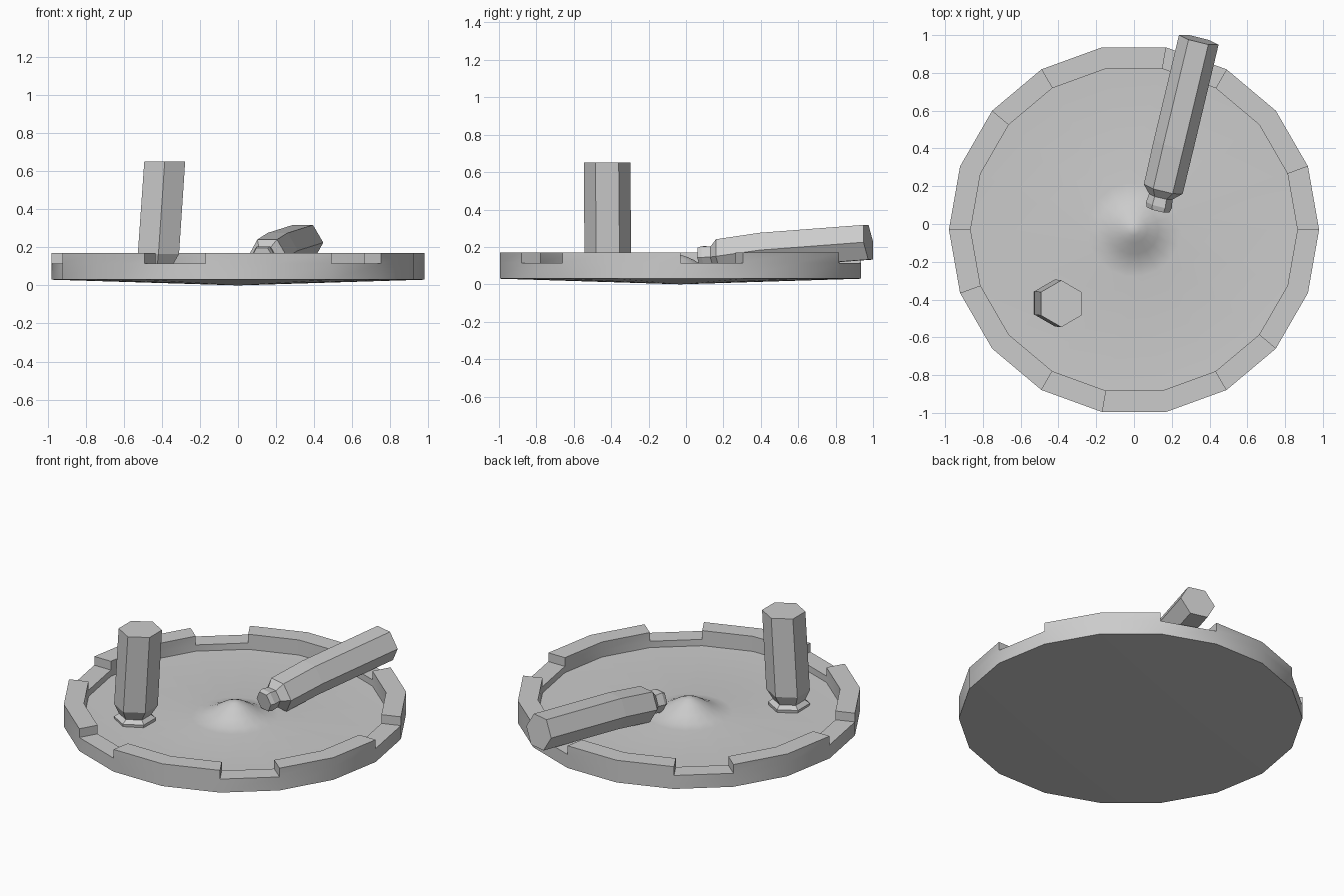
import bpy, bmesh, math
from mathutils import Vector

if "Cube" in bpy.data.objects:
    bpy.data.objects.remove(bpy.data.objects["Cube"])

SIDES = 18
CENTRE_Y = -0.03


def finish(bm, name):
    bmesh.ops.recalc_face_normals(bm, faces=bm.faces[:])
    mesh = bpy.data.meshes.new(name)
    bm.to_mesh(mesh)
    bm.free()
    obj = bpy.data.objects.new(name, mesh)
    bpy.context.collection.objects.link(obj)
    return obj


def skin(bm, rings):
    """Join successive equal vertex rings; returns the faces of each band."""
    bands = []
    for a, b in zip(rings, rings[1:]):
        n = len(a)
        bands.append([bm.faces.new((a[i], a[(i + 1) % n], b[(i + 1) % n], b[i]))
                      for i in range(n)])
    return bands


# Dish: shallow cone underside, notched rim, floor with a central bump
bm = bmesh.new()
profile = [(0.98, 0.03), (0.98, 0.115), (0.865, 0.115), (0.865, 0.075),
           (0.25, 0.058), (0.19, 0.068), (0.13, 0.095), (0.07, 0.132), (0.03, 0.149)]
rings = []
for r, z in profile:
    rings.append([bm.verts.new((r * math.cos(i * math.tau / SIDES),
                                r * math.sin(i * math.tau / SIDES) + CENTRE_Y, z))
                  for i in range(SIDES)])
bands = skin(bm, rings)
for ring, z in ((rings[0], 0.0), (rings[-1], 0.157)):
    tip = bm.verts.new((0, CENTRE_Y, z))
    for i in range(SIDES):
        bm.faces.new((ring[i], ring[(i + 1) % SIDES], tip))
bmesh.ops.recalc_face_normals(bm, faces=bm.faces[:])

# Raised rim teeth: two segments up, one segment notch
teeth = [f for i, f in enumerate(bands[1]) if i % 3]
res = bmesh.ops.extrude_face_region(bm, geom=teeth)
bmesh.ops.translate(bm, vec=(0, 0, 0.055),
                    verts=[e for e in res["geom"] if isinstance(e, bmesh.types.BMVert)])
bmesh.ops.delete(bm, geom=[f for f in teeth if f.is_valid], context='FACES_ONLY')
dish = finish(bm, "dish")
bpy.context.view_layer.objects.active = dish
dish.select_set(True)
bpy.ops.object.shade_smooth_by_angle(angle=math.radians(35))
dish.select_set(False)


def hex_stick(name, sections, u, v):
    """Six-sided stick lofted through (centre, radius) sections."""
    bm = bmesh.new()
    u, v = Vector(u).normalized(), Vector(v).normalized()
    rings = []
    for c, r in sections:
        rings.append([bm.verts.new(Vector(c) + r * (u * math.cos(k * math.pi / 3)
                                                    + v * math.sin(k * math.pi / 3)))
                      for k in range(6)])
    skin(bm, rings)
    bm.faces.new(rings[0])
    bm.faces.new(rings[-1])
    return finish(bm, name)


# Upright stick, leaning slightly, pinched above its foot
hex_stick("upright_stick", [
    ((-0.425, -0.418, 0.055), 0.115),
    ((-0.425, -0.418, 0.085), 0.12),
    ((-0.424, -0.418, 0.105), 0.092),
    ((-0.418, -0.418, 0.165), 0.125),
    ((-0.385, -0.422, 0.65), 0.124)], (0, 1, 0), (1, 0, 0))

# Fallen stick, resting on the bump and the rim, bent a little
hex_stick("fallen_stick", [
    ((0.127, 0.075, 0.142), 0.062),
    ((0.132, 0.10, 0.144), 0.07),
    ((0.142, 0.145, 0.146), 0.064),
    ((0.155, 0.185, 0.15), 0.106),
    ((0.21, 0.42, 0.183), 0.108),
    ((0.343, 0.975, 0.225), 0.108)], (0.97, -0.24, 0.0), (-0.02, -0.13, 1))
